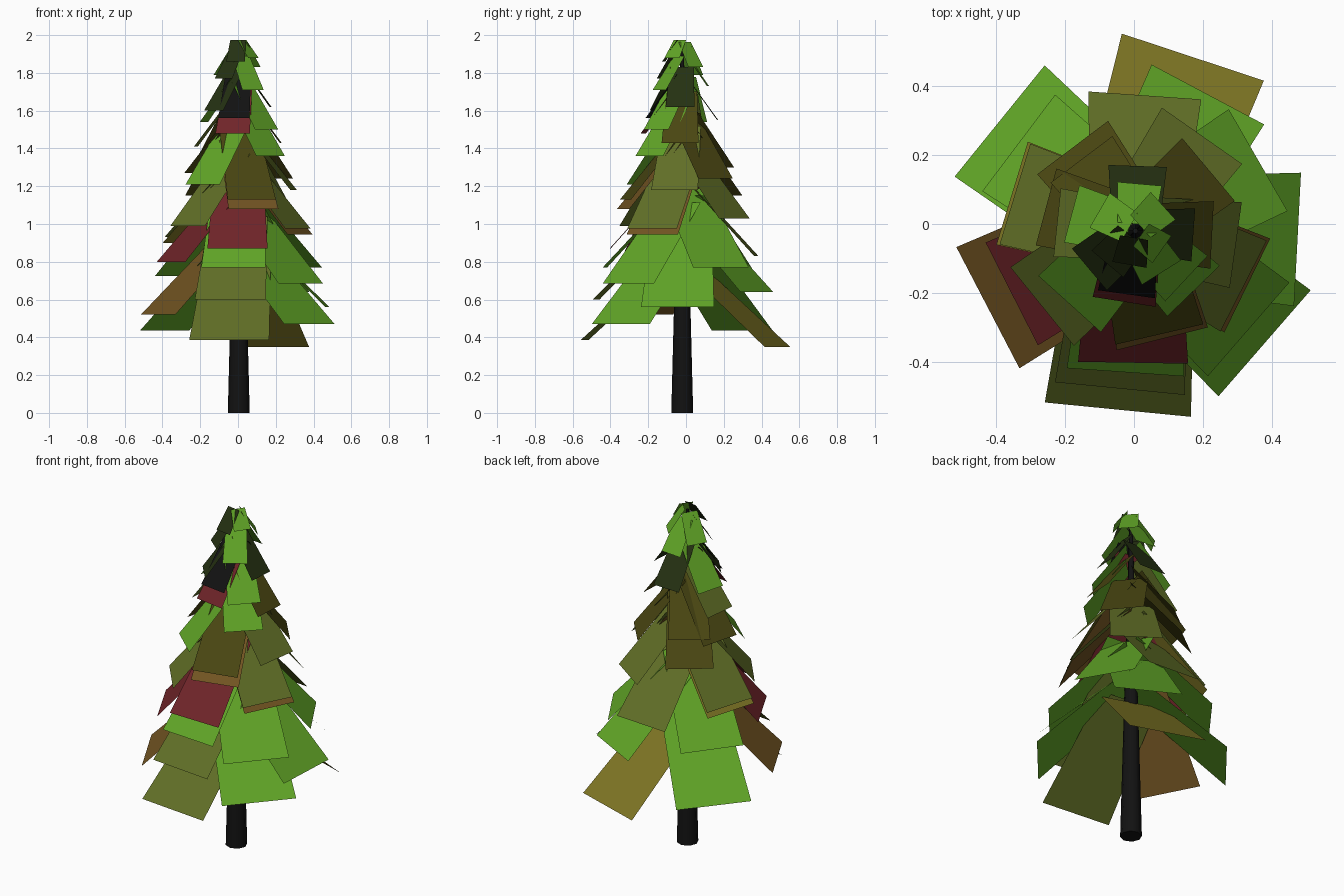
import bpy
from math import radians, cos, sin
from mathutils import Vector

cube = bpy.data.objects.get("Cube")
if cube:
    bpy.data.objects.remove(cube, do_unlink=True)

AXIS = Vector((0.004, -0.02, 0))
TOP = 1.975


def material(name, colour):
    mat = bpy.data.materials.new(name)
    mat.use_nodes = True
    mat.diffuse_color = (*colour, 1)
    shader = mat.node_tree.nodes["Principled BSDF"]
    shader.inputs["Base Color"].default_value = (*colour, 1)
    shader.inputs["Roughness"].default_value = 0.9
    return mat


PAINT = {
    "leaf_green": (0.12, 0.38, 0.02),
    "olive": (0.12, 0.16, 0.02),
    "dark_olive": (0.068, 0.062, 0.006),
    "brown": (0.17, 0.09, 0.016),
    "yellow_olive": (0.21, 0.18, 0.018),
    "deep_red": (0.16, 0.018, 0.022),
    "dark_green": (0.018, 0.03, 0.006),
    "black_bark": (0.006, 0.006, 0.006),
}
mats = {name: material(name, colour) for name, colour in PAINT.items()}

# Drooping branch cards by colour: compass angle and height of the lower edge
BRANCHES = {
    "leaf_green": [(141, .435), (-41, .47), (-3, .56), (62, .64), (-41, .685),
                   (143, .725), (30, .77), (-94, .77), (228, 1.21), (-46, 1.36),
                   (-43, 1.5), (165, 1.54), (85, 1.73), (-58, 1.71),
                   (150, 1.79), (42, 1.83), (-35, 1.88)],
    "olive": [(-95.6, .385), (-95.6, .6), (86, .83), (163, .93), (-27, .975),
              (219, .99), (55, 1.03), (-8, 1.18), (174, 1.41)],
    "dark_olive": [(-77, 1.13), (127, 1.15), (165, 1.27), (40, 1.24),
                   (127, 1.3), (-3, 1.43)],
    "brown": [(207.5, .52), (-76, 1.08), (-26, .945)],
    "yellow_olive": [(71.7, .35), (163, .9)],
    "deep_red": [(207, .8), (-91, .87), (-99, 1.48)],
    "dark_green": [(88, 1.55), (-4, 1.62), (220, 1.6), (-130, 1.77), (-100, 1.86)],
    "black_bark": [(-98, 1.56)],
}


def branch(name, angle, low, mat):
    """Flat card running from the trunk outward and down."""
    rise = low - 0.35
    reach = 0.53 - 0.285 * rise        # cards shrink toward the tip
    half = (0.433 - 0.22 * rise) / 2
    steep = 0.9 + 0.41 * rise          # and hang more steeply
    inner = 0.02
    high = min(low + (reach - inner) * steep, TOP)
    out = Vector((cos(radians(angle)), sin(radians(angle)), 0))
    side = Vector((-out.y, out.x, 0))
    verts = []
    for dist, z, width in ((inner, high, half * 0.82), (reach, low, half)):
        base = AXIS + out * dist + Vector((0, 0, z))
        verts += [base - side * width, base + side * width]
    mesh = bpy.data.meshes.new(name)
    mesh.from_pydata(verts, [], [(0, 2, 3, 1)])
    mesh.materials.append(mat)
    bpy.context.collection.objects.link(bpy.data.objects.new(name, mesh))


count = 0
for colour, places in BRANCHES.items():
    for angle, low in places:
        count += 1
        branch(f"branch_{count}", angle, low, mats[colour])

# Tapered trunk
height = TOP - 0.03
bpy.ops.mesh.primitive_cone_add(vertices=8, radius1=0.058, radius2=0.008, depth=height,
                                location=AXIS + Vector((0, 0, height / 2)))
trunk = bpy.context.object
trunk.name = "trunk"
trunk.data.materials.append(mats["black_bark"])
bpy.ops.object.shade_smooth_by_angle(angle=radians(50))
